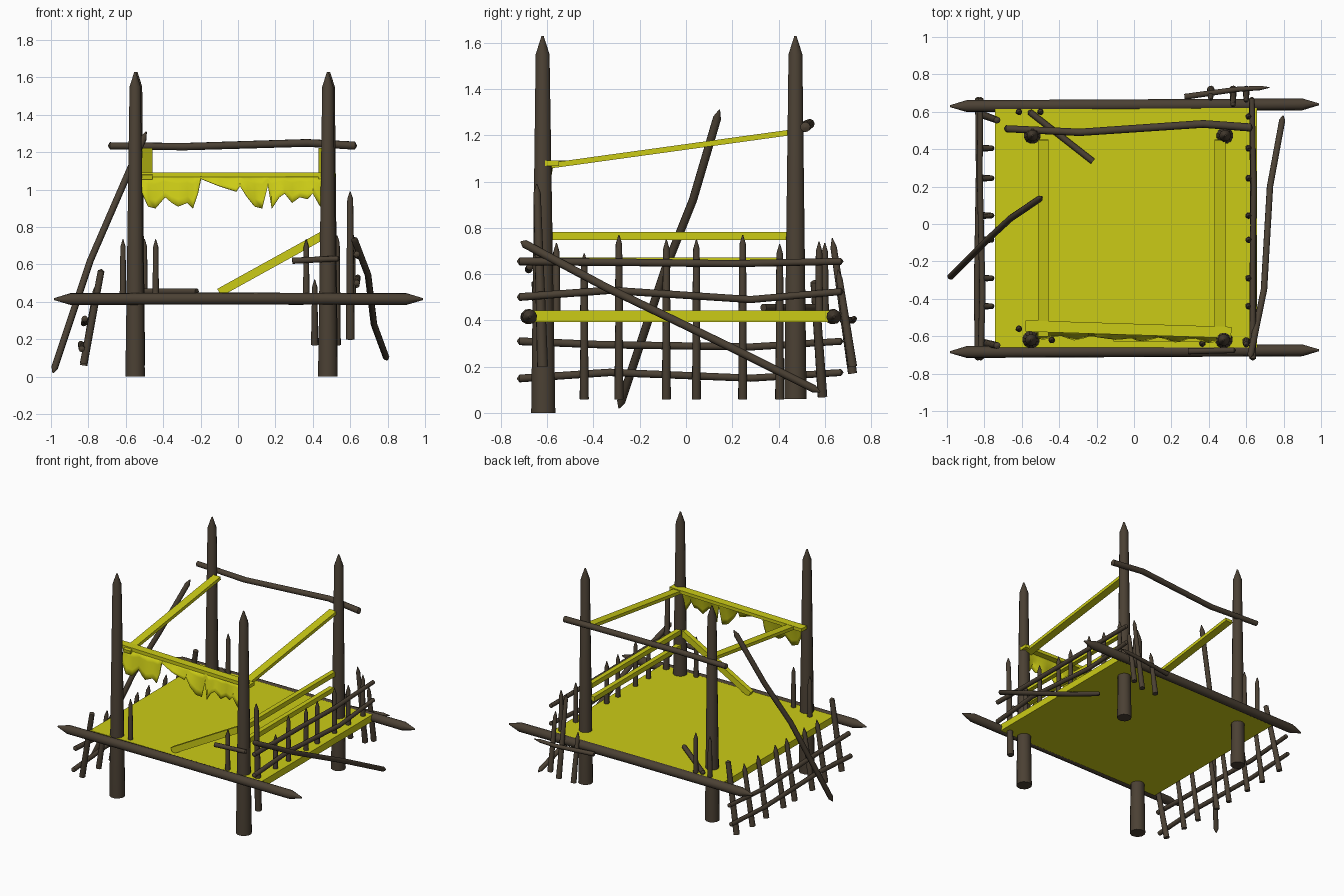
import bpy, bmesh, math
from mathutils import Vector

if "Cube" in bpy.data.objects:
    bpy.data.objects.remove(bpy.data.objects["Cube"])

def material(name, rgb):
    m = bpy.data.materials.new(name)
    m.diffuse_color = (*rgb, 1)
    m.use_nodes = True
    m.node_tree.nodes["Principled BSDF"].inputs["Base Color"].default_value = m.diffuse_color
    return m

WOOD = material("dark brown wood", (0.07, 0.052, 0.034))
YELLOW = material("yellow", (0.6, 0.6, 0.008))

def finish(name, bm, mat, smooth=True):
    bmesh.ops.recalc_face_normals(bm, faces=bm.faces[:])
    me = bpy.data.meshes.new(name)
    bm.to_mesh(me)
    bm.free()
    me.materials.append(mat)
    ob = bpy.data.objects.new(name, me)
    bpy.context.collection.objects.link(ob)
    if smooth:
        bpy.ops.object.select_all(action='DESELECT')
        ob.select_set(True)
        bpy.context.view_layer.objects.active = ob
        bpy.ops.object.shade_smooth_by_angle(angle=math.radians(40))
    return ob

def stick(name, pts, r0, r1, tip0=0.0, tip1=0.04, sides=10):
    """Tapered branch along a path, with pointed ends where a tip length is given."""
    P = [Vector(p) for p in pts]
    n = len(P)
    rad = [r0 + (r1 - r0) * i / (n - 1) for i in range(n)]
    if tip1:
        d = (P[-1] - P[-2]).normalized()
        P.insert(-1, P[-1] - d * tip1)
        rad = rad[:-1] + [r1, r1 * 0.15]
    if tip0:
        d = (P[1] - P[0]).normalized()
        P.insert(1, P[0] + d * tip0)
        rad = [r0 * 0.15, r0] + rad[1:]
    axis = (P[-1] - P[0]).normalized()
    u = axis.orthogonal().normalized()
    v = axis.cross(u)
    bm = bmesh.new()
    rings = []
    for p, r in zip(P, rad):
        rings.append([bm.verts.new(p + r * (math.cos(a) * u + math.sin(a) * v))
                      for a in (2 * math.pi * k / sides for k in range(sides))])
    for a, b in zip(rings, rings[1:]):
        for k in range(sides):
            j = (k + 1) % sides
            bm.faces.new((a[k], a[j], b[j], b[k]))
    bm.faces.new(rings[0])
    bm.faces.new(rings[-1])
    return finish(name, bm, WOOD)

def board(name, a, b, width, thick, side):
    """Flat plank from a to b; side is the width direction."""
    a, b = Vector(a), Vector(b)
    d = (b - a).normalized()
    s = Vector(side)
    s = (s - d * s.dot(d)).normalized()
    t = d.cross(s)
    bm = bmesh.new()
    vs = [[bm.verts.new(p + s * width / 2 * i + t * thick / 2 * j)
           for i, j in ((-1, -1), (1, -1), (1, 1), (-1, 1))] for p in (a, b)]
    for k in range(4):
        j = (k + 1) % 4
        bm.faces.new((vs[0][k], vs[0][j], vs[1][j], vs[1][k]))
    bm.faces.new(vs[0])
    bm.faces.new(vs[1])
    return finish(name, bm, YELLOW, False)

# corner posts
for x in (-0.55, 0.48):
    stick("front_post", [(x, -0.617, 0), (x, -0.62, 1.63)], 0.054, 0.031, 0, 0.08, 12)
    stick("back_post", [(x + .005, 0.473, 0.06), (x + .008, 0.473, 1.63)], 0.05, 0.031, 0, 0.08, 12)

# platform and its two long logs
board("floor", (-0.042, -0.66, 0.417), (-0.042, 0.62, 0.417), 1.4, 0.05, (1, 0, 0))
for name, y in (("front_log", -0.68), ("back_log", 0.635)):
    stick(name, [(-0.985, y - .005, 0.415), (0, y, 0.418), (0.99, y + .005, 0.415)],
          0.032, 0.032, 0.09, 0.09)

# roof frame
stick("back_crossbar", [(-.695, .51, 1.235), (-.29, .49, 1.23), (.37, .535, 1.25), (.635, .515, 1.235)],
      0.019, 0.022, 0.01, 0.01)
board("front_beam", (-.58, -.545, 1.08), (.52, -.58, 1.08), 0.06, 0.024, (0, 1, 0))
for x in (-.485, .46):
    board("roof_side_beam", (x, -.6, 1.067), (x, .45, 1.212), 0.058, 0.024, (1, 0, 0))

# torn cloth: bottom edge traced as (x, z), hung from the front beam
def cloth(name, edge):
    bm = bmesh.new()
    rows, cols = 5, []
    for x, z in edge:
        col = []
        for i in range(rows):
            t = i / (rows - 1)
            y = -.587 - .02 * x - t * (.03 + .012 * math.sin(x * 35))
            col.append(bm.verts.new((x, y, 1.072 + (z - 1.072) * t)))
        cols.append(col)
    for a, b in zip(cols, cols[1:]):
        for i in range(rows - 1):
            bm.faces.new((a[i], a[i + 1], b[i + 1], b[i]))
    ob = finish(name, bm, YELLOW)
    m = ob.modifiers.new("thickness", 'SOLIDIFY')
    m.thickness = 0.004

cloth("left_torn_cloth", [(-.52, 1.0), (-.48, .91), (-.44, .9), (-.39, .96), (-.355, .93),
                          (-.32, .91), (-.27, .93), (-.24, .9), (-.215, .98), (-.2, 1.06)])
cloth("right_torn_cloth", [(-.2, 1.06), (-.1, 1.02), (-.01, .99), (.01, 1.02), (.05, .96), (.09, .91),
                           (.13, .9), (.16, 1.02), (.18, .9), (.22, .96), (.25, .98), (.29, .93),
                           (.33, .96), (.37, .95), (.40, .98), (.44, .91), (.46, .93)])

# right handrails and the fallen front rail
board("upper_handrail", (.468, -.59, .764), (.468, .45, .764), 0.034, 0.035, (1, 0, 0))
board("lower_handrail", (.468, -.6, .655), (.468, .42, .655), 0.034, 0.035, (1, 0, 0))
board("fallen_rail", (.47, -.61, .765), (-.1, -.61, .45), 0.035, 0.045, (0, 1, 0))

# right fence, standing on the floor edge
stick("right_fence_rail", [(.635, -.73, .655), (.635, -.2, .65), (.64, .2, .645), (.63, .68, .655)],
      0.017, 0.015, .01, .01)
stick("right_fence_rail", [(.635, -.73, .5), (.64, -.33, .53), (.635, .28, .49), (.63, .68, .525)],
      0.017, 0.015, .01, .01)
for y, z in ((-.44, .69), (-.29, .77), (-.085, .75), (.045, .75), (.245, .77), (.405, .73), (.575, .74)):
    stick("right_fence_stake", [(.613, y, .43), (.613, y, z)], 0.018, 0.014)
stick("right_tall_stake", [(.6, -.62, .2), (.6, -.645, .99)], 0.024, 0.016)

# left fence, leaning in from outside
stick("left_fence_rail", [(-.82, -.73, .31), (-.81, -.37, .295), (-.825, .28, .285), (-.82, .68, .31)],
      0.017, 0.015, .01, .01)
stick("left_fence_rail", [(-.835, -.73, .148), (-.84, -.33, .175), (-.83, .28, .15), (-.835, .68, .175)],
      0.017, 0.015, .01, .01)
for y in (-.44, -.29, -.085, .045, .245, .405):
    stick("left_fence_stake", [(-.825, y, .06), (-.755, y, .5)], 0.02, 0.015)
for y0, y1 in ((.59, .555), (-.63, -.65)):
    stick("left_fence_end_stake", [(-.825, y0, .07), (-.73, y1, .575)], 0.021, 0.018, 0, 0.01)

# broken fence at the back right corner
stick("back_broken_rail", [(.27, .68, .40), (.55, .72, .40), (.725, .73, .41)], 0.016, 0.012, 0, .05)
for x, z0, z1 in ((.41, .17, .52), (.53, .17, .755), (.6, .2, .62)):
    stick("back_broken_stake", [(x, .72, z0), (x, .72 - .15 * (z1 - z0), z1)], 0.02, 0.014)

# stray stakes at the other corners
for x, y in ((-.615, .6), (-.5, .6), (-.44, -.62), (-.615, -.56), (.365, -.64)):
    stick("floor_stake", [(x, y, .42), (x, y, .735)], 0.018, 0.014)
stick("front_broken_rail", [(.29, -.68, .62), (.545, -.675, .632)], 0.017, 0.015, 0, .01)
stick("loose_stick", [(-.565, .605, .455), (-.22, .335, .455)], 0.017, 0.017, .01, 0)

# leaning poles on each side
stick("left_leaning_pole", [(-.99, -.29, .02), (-.79, -.09, .62), (-.66, .03, .92), (-.49, .145, 1.31)],
      0.018, 0.018, .03, .04)
stick("right_leaning_pole", [(.62, -.715, .74), (.695, -.35, .545), (.727, .2, .28), (.797, .58, .09)],
      0.018, 0.017, .02, .03)
